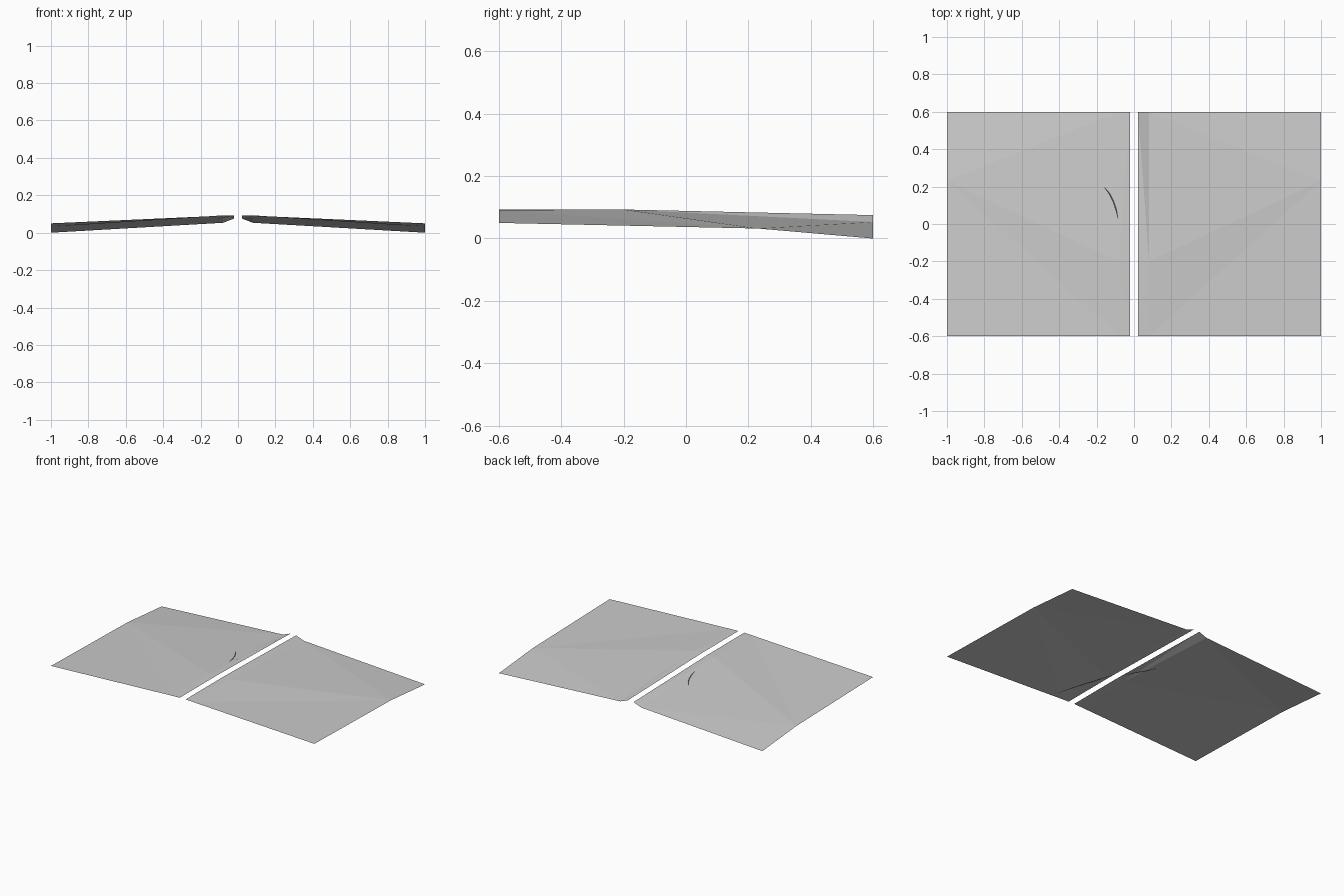
import bpy, bmesh
from mathutils import Vector
from mathutils.bvhtree import BVHTree

if "Cube" in bpy.data.objects:
    bpy.data.objects.remove(bpy.data.objects["Cube"])


def material(name, value):
    m = bpy.data.materials.new(name)
    m.diffuse_color = (value, value, value, 1)
    m.use_nodes = True
    m.node_tree.nodes["Principled BSDF"].inputs["Base Color"].default_value = m.diffuse_color
    return m


grey = material("light grey", 0.6)
dark = material("dark grey", 0.06)


def add_object(name, bm, mat):
    mesh = bpy.data.meshes.new(name)
    bm.to_mesh(mesh)
    mesh.materials.append(mat)
    bpy.context.collection.objects.link(bpy.data.objects.new(name, mesh))


# Corner points of one folded half: inner lip, fold line, outer edge
POINTS = [(0.022, -0.6, 0.093), (0.022, -0.2, 0.093), (0.022, 0.6, 0.075),
          (0.08, -0.6, 0.091), (0.08, -0.2, 0.093), (0.08, 0.6, 0.053),
          (1, -0.6, 0.05), (1, 0.23, 0.032), (1, 0.6, 0)]
FACES = [(0, 3, 4), (0, 4, 1), (1, 4, 2), (2, 4, 5),
         (3, 6, 7), (3, 7, 4), (4, 7, 5), (5, 7, 8)]

# Two mirrored sheets with a narrow gap between them
trees = {}
for side, name in ((1, "right_sheet"), (-1, "left_sheet")):
    bm = bmesh.new()
    verts = [bm.verts.new((side * x, y, z)) for x, y, z in POINTS]
    for f in FACES:
        bm.faces.new([verts[i] for i in f[::side]])
    trees[side] = BVHTree.FromBMesh(bm)
    add_object(name, bm, grey)
    bm.free()


def ribbon(name, path, side, lift, width=0.008):
    """Narrow strip that follows the sheet, tapering at both ends."""
    bm = bmesh.new()
    rows = []
    for i, (x, y) in enumerate(path):
        a, b = path[max(i - 1, 0)], path[min(i + 1, len(path) - 1)]
        along = Vector((b[0] - a[0], b[1] - a[1], 0)).normalized()
        w = width * (0.25 if i in (0, len(path) - 1) else 0.5)
        across = Vector((-along.y, along.x, 0)) * w
        hit = trees[side].ray_cast(Vector((x, y, 1)), Vector((0, 0, -1)))[0]
        mid = Vector((x, y, hit.z + lift))
        rows.append((bm.verts.new(mid + across), bm.verts.new(mid - across)))
    for (a, b), (c, d) in zip(rows, rows[1:]):
        bm.faces.new((a, b, d, c) if lift > 0 else (a, c, d, b))
    add_object(name, bm, dark)
    bm.free()


# Thin curved line, on top of the left sheet and on the undersides
ribbon("upper_line", [(-0.157, 0.195), (-0.13, 0.16), (-0.11, 0.12),
                      (-0.095, 0.075), (-0.086, 0.03)], -1, 0.002)
ribbon("lower_line_left", [(-0.11, 0.08), (-0.08, 0.0), (-0.055, -0.06),
                           (-0.026, -0.13)], -1, -0.002)
ribbon("lower_line_right", [(0.15, -0.55), (0.11, -0.42), (0.06, -0.28),
                            (0.026, -0.165)], 1, -0.002)
